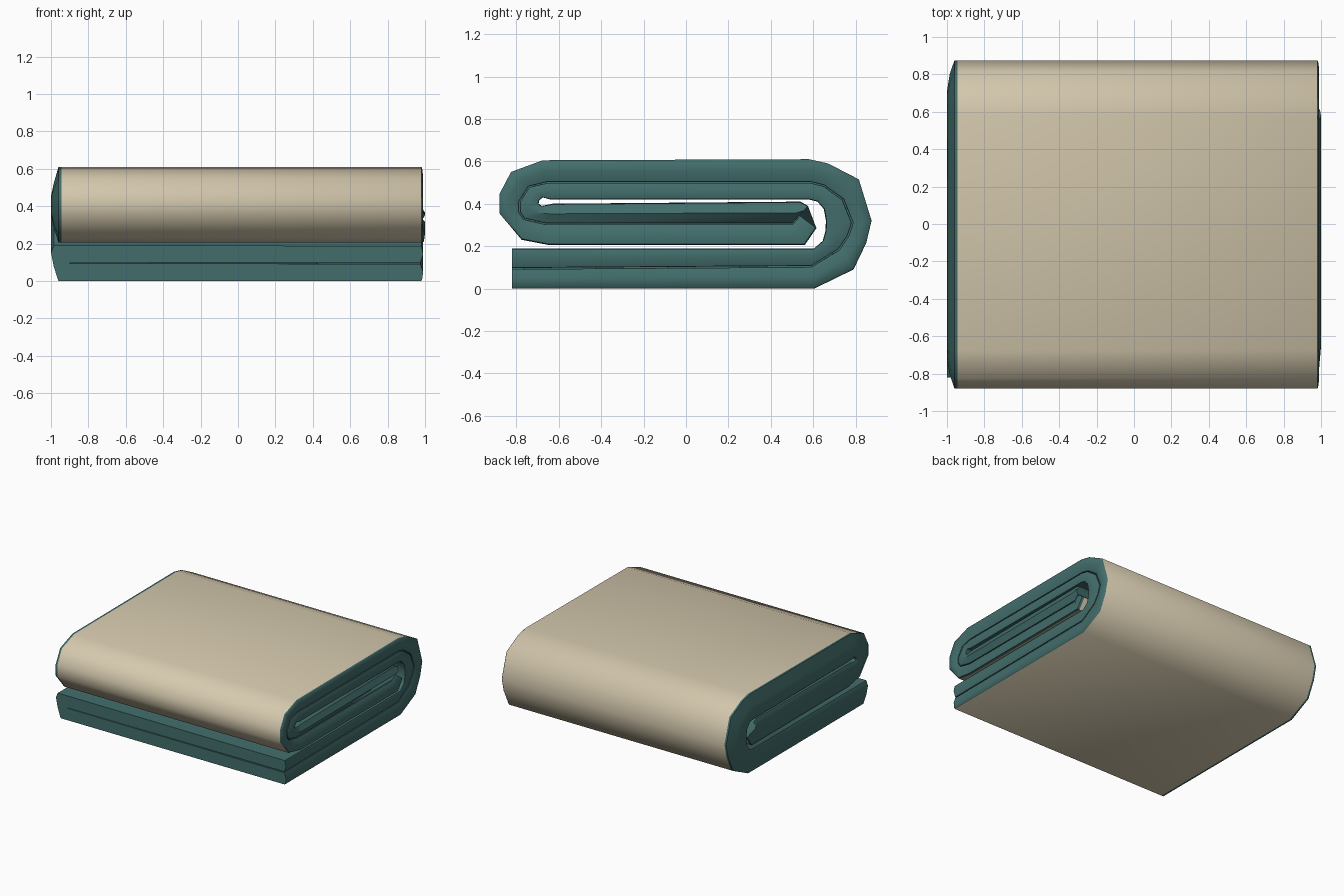
import bpy, bmesh

if "Cube" in bpy.data.objects:
    bpy.data.objects.remove(bpy.data.objects["Cube"])


def material(name, rgb):
    m = bpy.data.materials.new(name)
    m.diffuse_color = (*rgb, 1)
    m.use_nodes = True
    m.node_tree.nodes["Principled BSDF"].inputs["Base Color"].default_value = m.diffuse_color
    return m


tan = material("tan cloth", (0.66, 0.58, 0.42))
teal = material("teal cloth", (0.055, 0.155, 0.15))

# Side profile of the roll (y, z): outer face, seam between the two layers, inner face
OUTER = [(-.82, 0), (.605, 0), (.79, .09), (.85, .215), (.875, .32), (.815, .515),
         (.67, .59), (.58, .61), (-.675, .605), (-.825, .55), (-.88, .445),
         (-.88, .355), (-.775, .23), (-.645, .205), (.56, .205), (.615, .285)]
SEAM = [(-.82, .095), (.59, .105), (.72, .185), (.765, .25), (.785, .31), (.74, .42),
        (.65, .485), (.59, .5), (-.655, .5), (-.74, .48), (-.785, .41),
        (-.785, .36), (-.765, .33), (-.66, .305), (.5, .305), (.535, .345)]
INNER = [(-.82, .19), (.605, .19), (.645, .225), (.657, .27), (.66, .32), (.65, .375),
         (.62, .41), (.58, .42), (-.64, .42), (-.675, .43), (-.693, .415),
         (-.695, .4), (-.68, .39), (-.63, .4), (.54, .41), (.575, .39)]

# Cross-section (x, t): t runs from outer face (-1) through seam (0) to inner face (1);
# closed fold on the left, two separate rounded edges on the right
SECTION = [(-.96, -1), (-.945, -1), (.978, -1), (.984, -.95), (.99, -.5), (.975, -.04),
           (-.9, -.02), (-.9, .02), (.975, .04), (.99, .5), (.98, .97),
           (-.985, 1), (-1, .6), (-.985, -.2)]


def blend(a, b, f):
    return a[0] + (b[0] - a[0]) * f, a[1] + (b[1] - a[1]) * f


# Folded blanket: sweep the cross-section along the roll
bm = bmesh.new()
rings = []
for i, (o, s, n) in enumerate(zip(OUTER, SEAM, INNER)):
    ring = []
    for x, t in SECTION:
        y, z = blend(s, n, t) if t > 0 else blend(s, o, -t)
        if i > 12 and x > .98:          # core sticks out slightly
            x += .01
        ring.append(bm.verts.new((x, y, z)))
    rings.append(ring)

count = len(SECTION)
for a, b in zip(rings, rings[1:]):
    for k in range(count):
        j = (k + 1) % count
        face = bm.faces.new((a[k], a[j], b[j], b[k]))
        face.material_index = 0 if k == 1 else 1    # only the outer face is tan
for ring in (rings[0], rings[-1]):
    bm.faces.new(ring).material_index = 1
bmesh.ops.recalc_face_normals(bm, faces=bm.faces)

mesh = bpy.data.meshes.new("folded_blanket")
bm.to_mesh(mesh)
bm.free()
mesh.materials.append(tan)
mesh.materials.append(teal)
blanket = bpy.data.objects.new("folded_blanket", mesh)
bpy.context.collection.objects.link(blanket)
bpy.context.view_layer.objects.active = blanket
blanket.select_set(True)
bpy.ops.object.shade_smooth_by_angle(angle=0.8)
